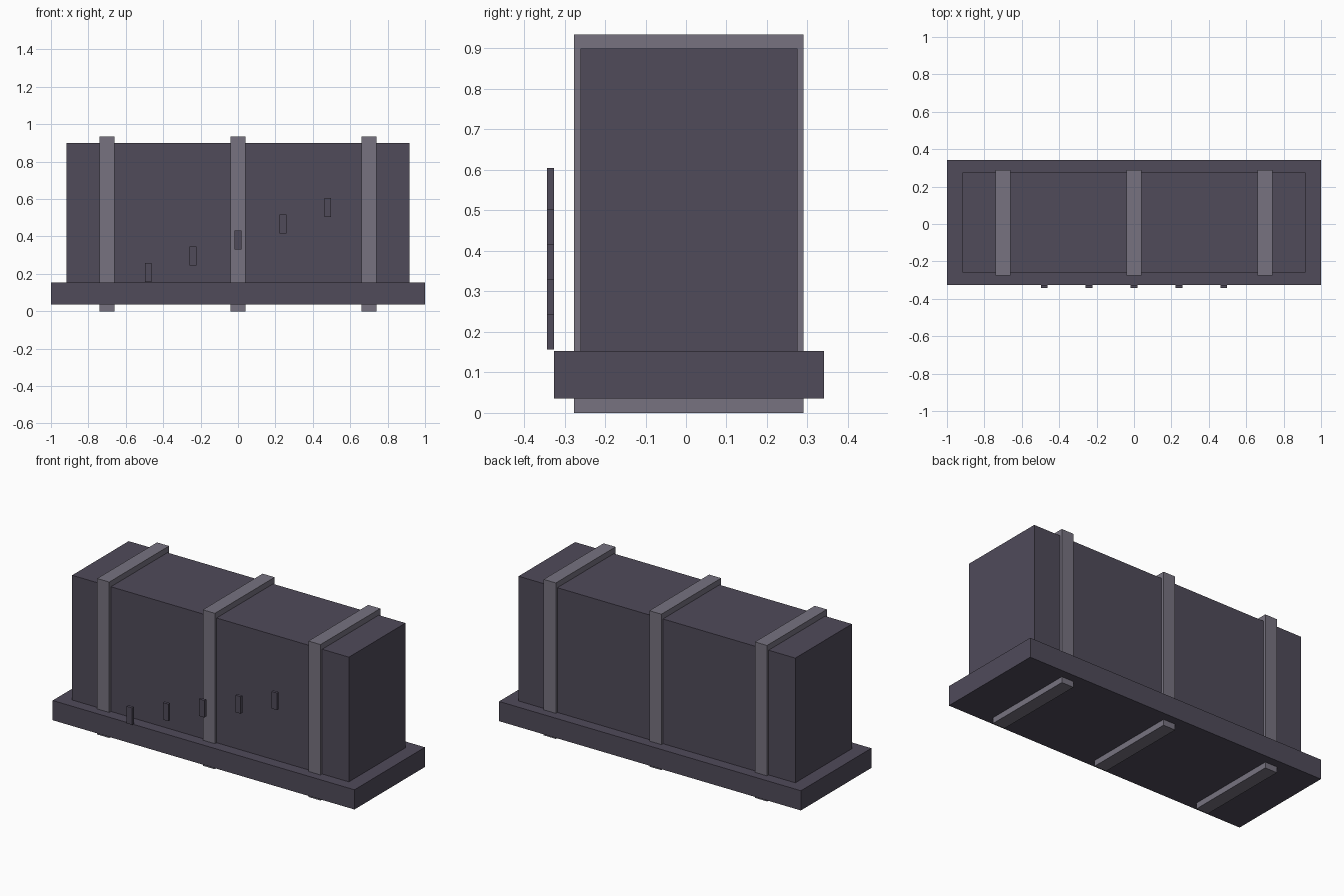
import bpy

if "Cube" in bpy.data.objects:
    bpy.data.objects.remove(bpy.data.objects["Cube"])


def material(name, rgb):
    m = bpy.data.materials.new(name)
    m.diffuse_color = (*rgb, 1.0)
    m.use_nodes = True
    m.node_tree.nodes["Principled BSDF"].inputs["Base Color"].default_value = m.diffuse_color
    return m


DARK = material("dark slate", (0.080, 0.070, 0.102))
LIGHT = material("grey band", (0.184, 0.171, 0.216))


def box(name, x, y, z, mat):
    """Box spanning the given (min, max) ranges."""
    spans = (x, y, z)
    bpy.ops.mesh.primitive_cube_add(size=1, location=[(a + b) / 2 for a, b in spans])
    ob = bpy.context.object
    ob.name = name
    ob.scale = [b - a for a, b in spans]
    bpy.ops.object.transform_apply(location=False, rotation=False, scale=True)
    ob.data.materials.append(mat)
    return ob


# Plinth and main block
box("plinth", (-1, 1), (-0.326, 0.341), (0.035, 0.153), DARK)
box("body", (-0.917, 0.917), (-0.26, 0.275), (0.153, 0.90), DARK)

# Bands wrapped around the block, also showing under the plinth
for i, x in enumerate((-0.70, 0, 0.70)):
    box(f"band_{i + 1}", (x - 0.04, x + 0.04), (-0.276, 0.29), (0, 0.934), LIGHT)

# Rising row of small tabs floating in front
for i in range(5):
    x = -0.48 + 0.24 * i
    z = 0.157 + 0.0864 * i
    box(f"tab_{i + 1}", (x - 0.018, x + 0.018), (-0.343, -0.326), (z, z + 0.102), DARK)
